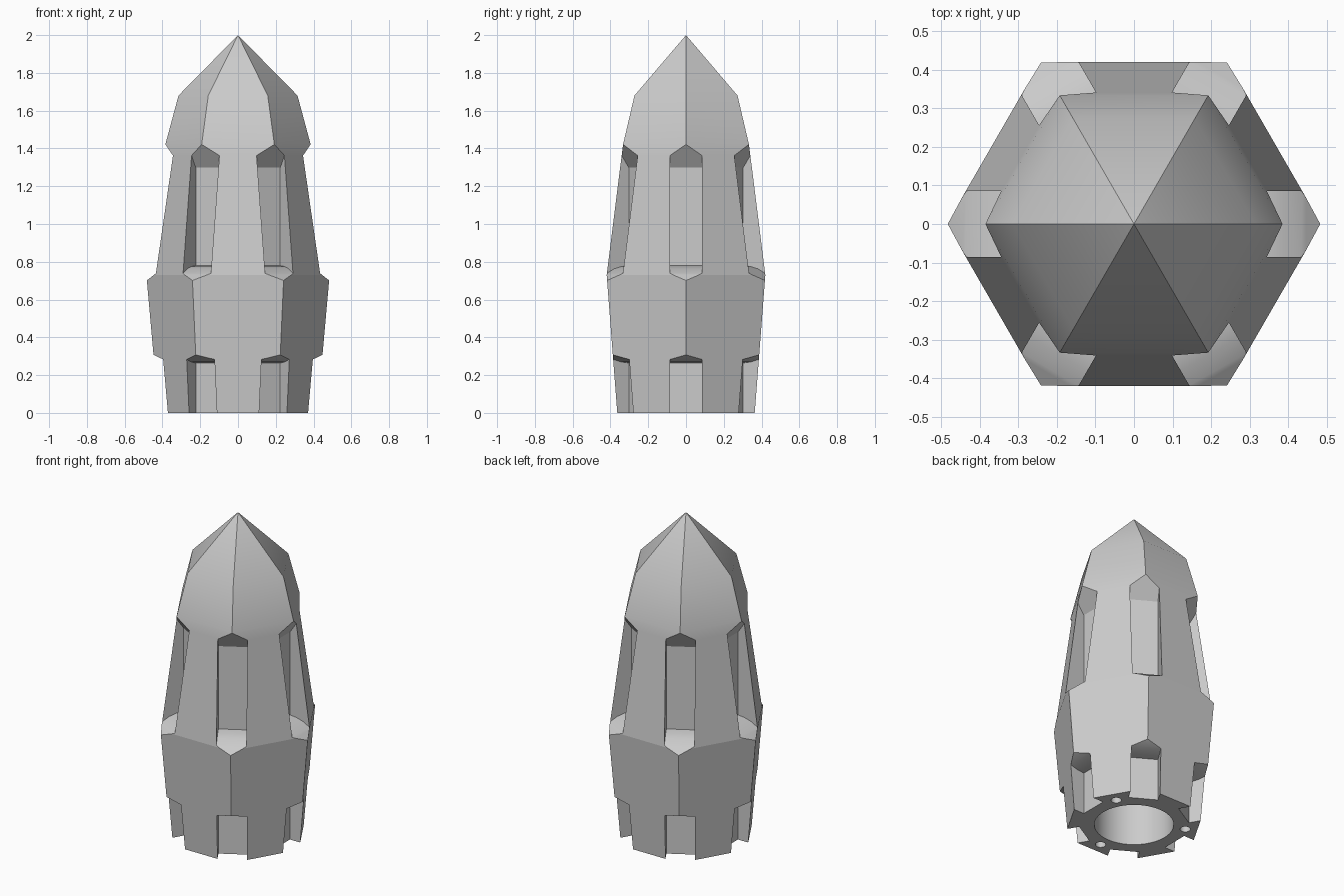
import bpy, bmesh, math
from mathutils import Matrix, Vector

cube = bpy.data.objects.get("Cube")
if cube:
    bpy.data.objects.remove(cube, do_unlink=True)

SHOULDER = 0.73
HALF_SLOT = 0.085

grey = bpy.data.materials.new("light_grey")
grey.use_nodes = True
grey.diffuse_color = (0.6, 0.6, 0.6, 1)
grey.node_tree.nodes["Principled BSDF"].inputs["Base Color"].default_value = (0.6, 0.6, 0.6, 1)


def make_object(name, bm):
    bmesh.ops.recalc_face_normals(bm, faces=bm.faces)
    mesh = bpy.data.meshes.new(name)
    bm.to_mesh(mesh)
    bm.free()
    mesh.materials.append(grey)
    obj = bpy.data.objects.new(name, mesh)
    bpy.context.collection.objects.link(obj)
    return obj


def add_slot(bm, profile, angle):
    """Extrude a (radius, height) profile sideways and turn it to a corner."""
    turn = Matrix.Rotation(angle, 4, "Z")
    sides = [[bm.verts.new(turn @ Vector((r, y, z))) for r, z in profile]
             for y in (-HALF_SLOT, HALF_SLOT)]
    bm.faces.new(sides[0])
    bm.faces.new(sides[1])
    for i in range(len(profile)):
        j = (i + 1) % len(profile)
        bm.faces.new((sides[0][i], sides[0][j], sides[1][j], sides[1][i]))


def add_bore(bm, radius, depth, x, y, segments):
    bottom = -0.1
    bmesh.ops.create_cone(bm, cap_ends=True, segments=segments,
                          radius1=radius, radius2=radius, depth=depth - bottom,
                          matrix=Matrix.Translation((x, y, (depth + bottom) / 2)))


# Six-sided body, stacked rings up to a point
bm = bmesh.new()
rings = []
for radius, z in [(0.42, 0), (0.485, SHOULDER), (0.385, 1.42), (0.315, 1.68)]:
    rings.append([bm.verts.new((radius * math.cos(k * math.pi / 3),
                                radius * math.sin(k * math.pi / 3), z))
                  for k in range(6)])
tip = bm.verts.new((0, 0, 2))
bm.faces.new(rings[0])
for k in range(6):
    n = (k + 1) % 6
    for low, high in zip(rings, rings[1:]):
        bm.faces.new((low[k], low[n], high[n], high[k]))
    bm.faces.new((rings[-1][k], rings[-1][n], tip))
body = make_object("hexagonal_body", bm)

# Corner slots and the holes in the underside
upper_slot = [(0.30, 0.78), (0.345, 0.775), (0.39, 0.763), (0.436, 0.738),
              (0.484, 0.70), (0.60, 0.60), (0.60, 1.735), (0.30, 1.298)]
lower_slot = [(0.30, -0.1), (0.60, -0.1), (0.60, 0.40), (0.447, 0.307),
              (0.398, 0.284), (0.35, 0.27), (0.30, 0.264)]
bm = bmesh.new()
for k in range(6):
    add_slot(bm, upper_slot, k * math.pi / 3)
    add_slot(bm, lower_slot, k * math.pi / 3)
add_bore(bm, 0.225, 0.6, 0, 0, 64)
for degrees in (30, 150, 270):
    a = math.radians(degrees)
    add_bore(bm, 0.03, 0.15, 0.295 * math.cos(a), 0.295 * math.sin(a), 24)
cutter = make_object("slot_cutter", bm)
cutter.hide_render = True

boolean = body.modifiers.new("slots", "BOOLEAN")
boolean.operation = "DIFFERENCE"
boolean.solver = "EXACT"
boolean.object = cutter

bpy.ops.object.select_all(action="DESELECT")
body.select_set(True)
bpy.context.view_layer.objects.active = body
bpy.ops.object.modifier_apply(modifier=boolean.name)
bpy.data.objects.remove(cutter, do_unlink=True)

# Soft nose, crisp slots and a crisp shoulder line
bpy.ops.object.shade_smooth_by_angle(angle=math.radians(30))
verts = body.data.vertices
for edge in body.data.edges:
    if all(abs(verts[i].co.z - SHOULDER) < 0.002 for i in edge.vertices):
        edge.use_edge_sharp = True
